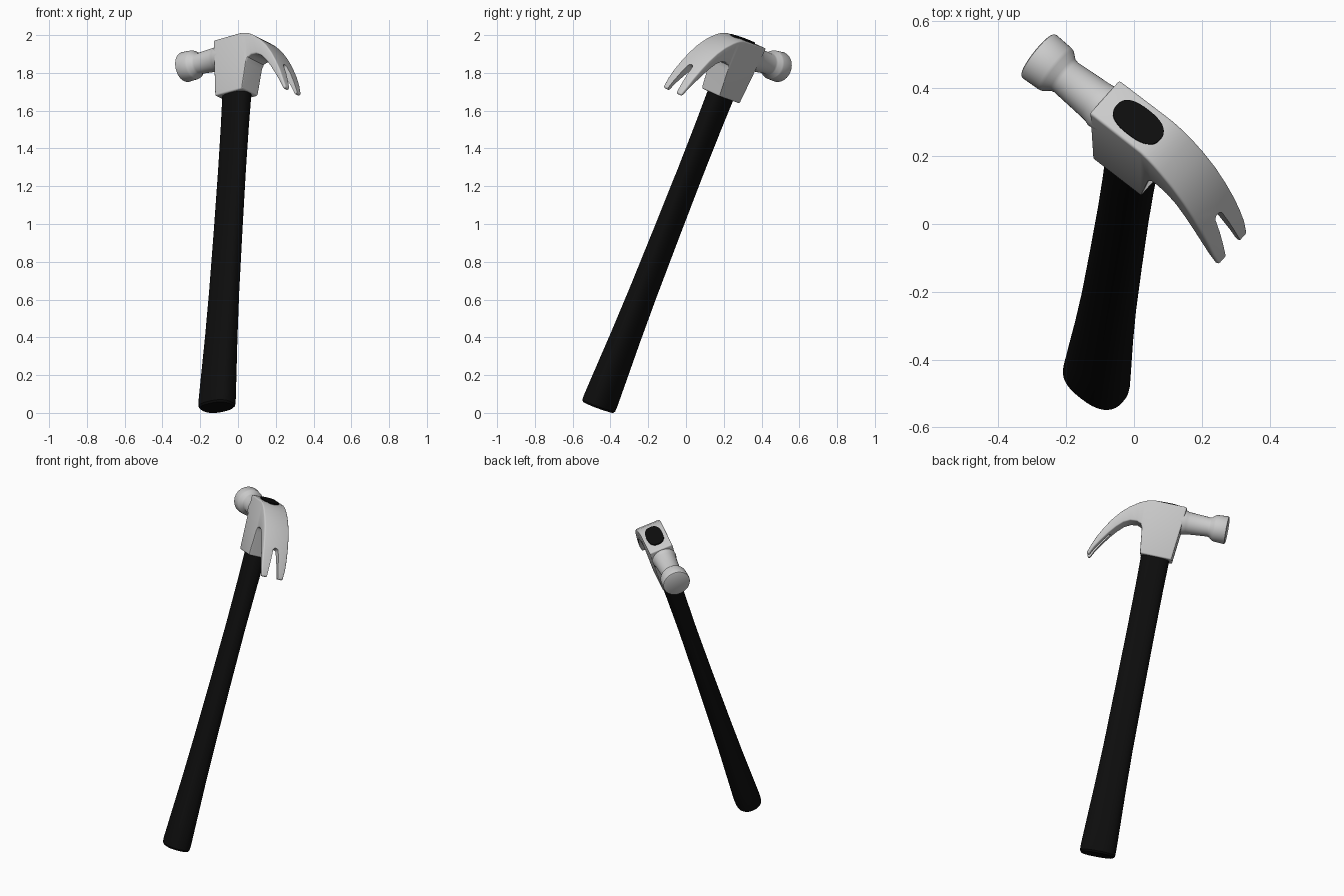
import bpy, bmesh
from math import sin, cos, pi, radians, copysign
from mathutils import Vector, Matrix

if "Cube" in bpy.data.objects:
    bpy.data.objects.remove(bpy.data.objects["Cube"])

# Local frame: X = towards striking face, Y = sideways, Z = up the handle
up = Vector((0.06, 0.365, 0.93)).normalized()
fwd = Vector((-0.77, 0.605, -0.188))
fwd = (fwd - up * fwd.dot(up)).normalized()
side = up.cross(fwd)
FRAME = Matrix.Translation((0.013, 0.30, 1.98)) @ Matrix((fwd, side, up)).transposed().to_4x4()


def loft(name, rings):
    """Skin a list of equal-length point rings and cap both ends."""
    bm = bmesh.new()
    rows = [[bm.verts.new(p) for p in r] for r in rings]
    n = len(rows[0])
    for r0, r1 in zip(rows, rows[1:]):
        for i in range(n):
            j = (i + 1) % n
            bm.faces.new((r0[i], r0[j], r1[j], r1[i]))
    bm.faces.new(rows[0])
    bm.faces.new(rows[-1])
    bmesh.ops.recalc_face_normals(bm, faces=bm.faces)
    me = bpy.data.meshes.new(name)
    bm.to_mesh(me)
    bm.free()
    ob = bpy.data.objects.new(name, me)
    bpy.context.collection.objects.link(ob)
    ob.matrix_world = FRAME
    return ob


def activate(ob):
    bpy.ops.object.select_all(action='DESELECT')
    ob.select_set(True)
    bpy.context.view_layer.objects.active = ob


def smooth(ob, angle=35):
    activate(ob)
    bpy.ops.object.shade_smooth_by_angle(angle=radians(angle))


def oval(a, b, z, n=40, e=0.8):
    """Rounded-rectangle-like cross-section."""
    sp = lambda v: copysign(abs(v) ** e, v)
    return [(a * sp(cos(2 * pi * i / n)), b * sp(sin(2 * pi * i / n)), z) for i in range(n)]


# Handle: flared grip, slim shaft, end showing through the head
handle = loft("handle", [oval(*s) for s in (
    (0.095, 0.065, -2.10), (0.103, 0.073, -2.09), (0.104, 0.074, -2.06),
    (0.100, 0.070, -1.93), (0.092, 0.063, -1.7), (0.086, 0.058, -1.45),
    (0.083, 0.053, -1.1), (0.081, 0.050, -0.75), (0.081, 0.052, -0.5),
    (0.083, 0.055, -0.32), (0.083, 0.049, -0.1), (0.083, 0.049, 0.003))])
black = bpy.data.materials.new("black")
black.diffuse_color = (0.004, 0.004, 0.004, 1)
black.use_nodes = True
black.node_tree.nodes["Principled BSDF"].inputs["Base Color"].default_value = black.diffuse_color
handle.data.materials.append(black)
smooth(handle)

# Head: cheek block and curved claw, as (top x, z, bottom x, z, top half-width, bottom half-width)
stations = [
    (0.130, -0.006, 0.097, -0.327, 0.070, 0.066),
    (-0.065, 0.000, -0.088, -0.322, 0.071, 0.066),
    (-0.095, -0.007, -0.105, -0.175, 0.072, 0.069),
    (-0.117, -0.015, -0.117, -0.150, 0.073, 0.070),
    (-0.145, -0.029, -0.140, -0.140, 0.074, 0.072),
    (-0.195, -0.062, -0.178, -0.143, 0.075, 0.074),
    (-0.243, -0.106, -0.215, -0.162, 0.076, 0.075),
    (-0.285, -0.158, -0.250, -0.195, 0.076, 0.076),
    (-0.319, -0.211, -0.286, -0.238, 0.076, 0.076),
    (-0.350, -0.268, -0.322, -0.288, 0.075, 0.075),
    (-0.373, -0.322, -0.353, -0.335, 0.073, 0.073),
    (-0.392, -0.374, -0.376, -0.382, 0.066, 0.066)]
head = loft("claw_head", [[(tx, -wt, tz), (tx, wt, tz), (bx, wb, bz), (bx, -wb, bz)]
                          for tx, tz, bx, bz, wt, wb in stations])
bevel = head.modifiers.new("bevel", 'BEVEL')
bevel.width, bevel.segments = 0.008, 3
bevel.limit_method, bevel.angle_limit = 'ANGLE', radians(50)

# Nail slot: tapered prism with a round end, pushed through the claw
apex = Vector((-0.302, 0, -0.22))
along = Vector((-0.47, 0, -0.88)).normalized()
thru = Vector((-0.88, 0, 0.47)).normalized()
outline = [(0.016 - 0.016 * sin(pi * i / 10), 0.016 * cos(pi * i / 10)) for i in range(11)]
outline += [(0.3, -0.048), (0.3, 0.048)]
slot = loft("slot_cutter", [[apex + along * u + thru * d + Vector((0, v, 0)) for u, v in outline]
                            for d in (-0.1, 0.1)])
slot.hide_render = True
cut = head.modifiers.new("slot", 'BOOLEAN')
cut.object, cut.operation, cut.solver = slot, 'DIFFERENCE', 'EXACT'
bpy.context.view_layer.update()
activate(head)
for m in ("bevel", "slot"):
    bpy.ops.object.modifier_apply(modifier=m)
bpy.data.objects.remove(slot)
smooth(head)

# Neck and striking face, turned about the head axis
profile = [(0.04, 0.066), (0.13, 0.071), (0.142, 0.066), (0.16, 0.064), (0.27, 0.056),
           (0.282, 0.059), (0.302, 0.075), (0.312, 0.078), (0.37, 0.081),
           (0.376, 0.079), (0.379, 0.074)]
N = 40
poll = loft("striking_face", [[(x, r * cos(2 * pi * i / N), -0.085 + r * sin(2 * pi * i / N))
                               for i in range(N)] for x, r in profile])
smooth(poll)
